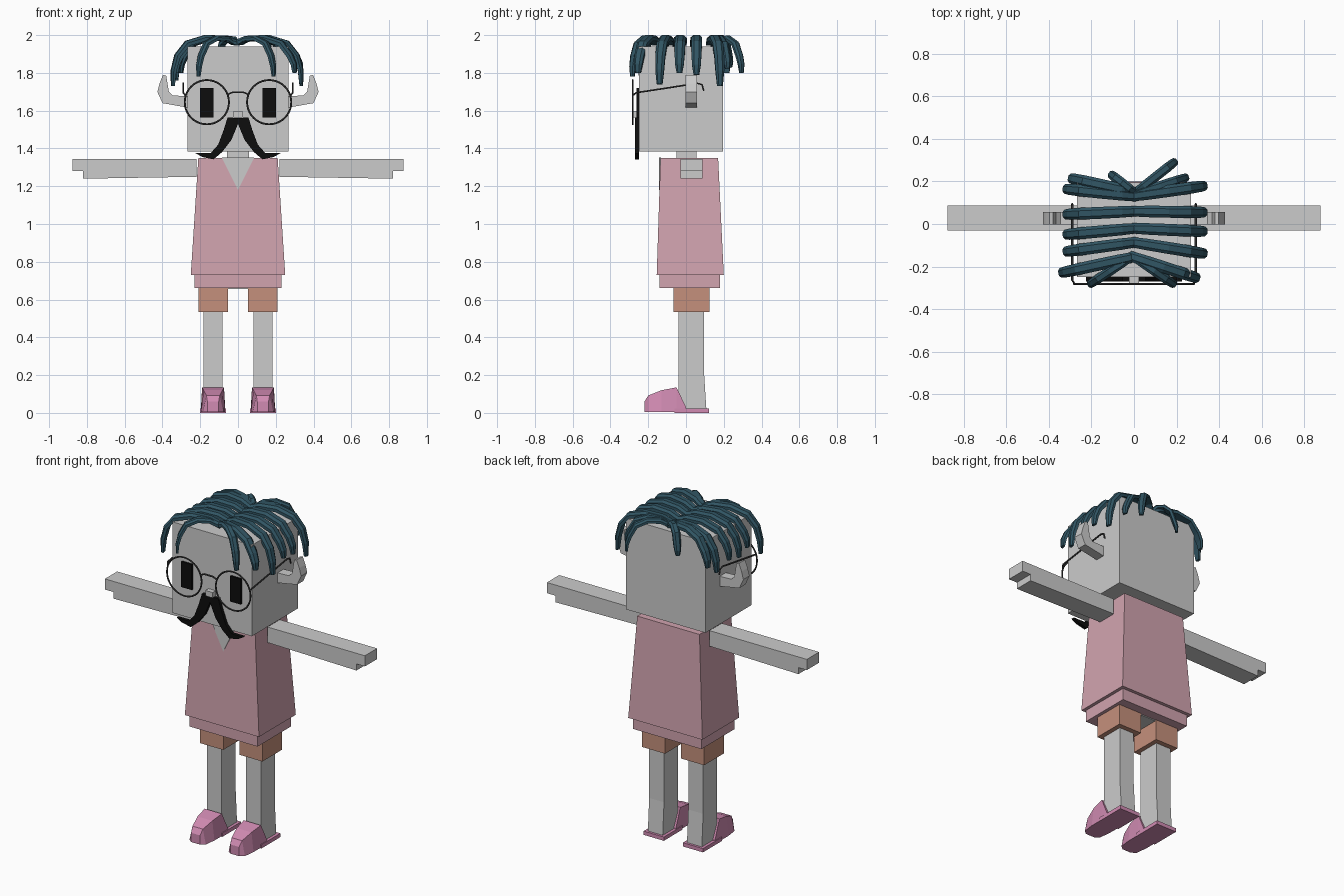
import bpy, bmesh, math
from mathutils import Vector

if "Cube" in bpy.data.objects:
    bpy.data.objects.remove(bpy.data.objects["Cube"], do_unlink=True)


def material(name, rgb):
    m = bpy.data.materials.new(name)
    m.use_nodes = True
    m.diffuse_color = (*rgb, 1)
    m.node_tree.nodes["Principled BSDF"].inputs["Base Color"].default_value = (*rgb, 1)
    return m


SKIN = material("grey skin", (0.6, 0.6, 0.6))
SHIRT = material("dusty pink", (0.64, 0.37, 0.43))
SHORTS = material("tan orange", (0.56, 0.28, 0.2))
SHOE = material("bright pink", (0.64, 0.26, 0.45))
HAIR = material("dark teal", (0.03, 0.09, 0.125))
BLACK = material("black", (0.004, 0.004, 0.004))
METAL = material("dark grey", (0.05, 0.05, 0.05))


def loft(name, rings, mat):
    """Join rings of equal point count into a capped solid."""
    bm = bmesh.new()
    loops = [[bm.verts.new(p) for p in ring] for ring in rings]
    n = len(loops[0])
    for a, b in zip(loops, loops[1:]):
        for i in range(n):
            j = (i + 1) % n
            bm.faces.new((a[i], a[j], b[j], b[i]))
    bm.faces.new(loops[0])
    bm.faces.new(loops[-1])
    bmesh.ops.recalc_face_normals(bm, faces=bm.faces)
    mesh = bpy.data.meshes.new(name)
    bm.to_mesh(mesh)
    bm.free()
    mesh.materials.append(mat)
    ob = bpy.data.objects.new(name, mesh)
    bpy.context.collection.objects.link(ob)
    return ob


def rect(x0, x1, y0, y1, z):
    return [(x0, y0, z), (x1, y0, z), (x1, y1, z), (x0, y1, z)]


def box(name, x0, x1, y0, y1, z0, z1, mat):
    return loft(name, [rect(x0, x1, y0, y1, z0), rect(x0, x1, y0, y1, z1)], mat)


def plate(name, outline, y0, y1, mat, side=1):
    """Extrude an x-z outline along y."""
    return loft(name, [[(x * side, y, z) for x, z in outline] for y in (y0, y1)], mat)


def sweep(name, path, side, profile, sizes, mat):
    """Sweep a profile along a path, with a fixed sideways direction."""
    path, side = [Vector(p) for p in path], Vector(side)
    rings = []
    for i, p in enumerate(path):
        t = (path[min(i + 1, len(path) - 1)] - path[max(i - 1, 0)]).normalized()
        up = side.cross(t).normalized()
        rings.append([p + side * u * sizes[i] + up * v * sizes[i] for u, v in profile])
    return loft(name, rings, mat)


def wire(name, path, side):
    hexagon = [(math.cos(a * math.pi / 3), math.sin(a * math.pi / 3)) for a in range(6)]
    return sweep(name, path, side, hexagon, [0.005] * len(path), METAL)


# Head, neck and clothes
box("head", -0.268, 0.268, -0.25, 0.195, 1.385, 1.94, SKIN)
box("neck", -0.058, 0.058, -0.05, 0.055, 1.3, 1.39, SKIN)
loft("shirt", [rect(-0.25, 0.25, -0.155, 0.2, 0.73),
               rect(-0.21, 0.21, -0.135, 0.17, 1.35)], SHIRT)
box("shirt_hem", -0.23, 0.23, -0.14, 0.18, 0.66, 0.735, SHIRT)
box("hips", -0.06, 0.06, -0.06, 0.12, 0.655, 0.67, SKIN)
plate("neckline", [(-0.085, 1.351), (0, 1.18), (0.085, 1.351)], -0.143, -0.133, SKIN)
box("nose", -0.024, 0.024, -0.28, -0.249, 1.565, 1.598, SKIN)

# Outlines of the mirrored parts
arm = [(0.22, 1.25), (0.82, 1.24), (0.82, 1.28), (0.877, 1.28), (0.877, 1.345), (0.22, 1.345)]
ear = [(0.26, 1.615), (0.40, 1.64), (0.427, 1.70), (0.415, 1.745), (0.397, 1.79),
       (0.38, 1.785), (0.366, 1.70), (0.345, 1.68), (0.26, 1.677)]
moustache = [(0, 1.56), (0.055, 1.565), (0.075, 1.50), (0.105, 1.42), (0.145, 1.375),
             (0.225, 1.375), (0.19, 1.355), (0.13, 1.342), (0.085, 1.38),
             (0.035, 1.445), (0, 1.53)]
shoe_sections = [(-0.22, 0.03, 0.03, 0.06), (-0.2, 0.055, 0.035, 0.092),
                 (-0.13, 0.064, 0.05, 0.12), (-0.05, 0.064, 0.058, 0.135),
                 (0.0, 0.064, 0.064, 0.03)]

for side, tag in ((1, "left"), (-1, "right")):
    plate(tag + "_arm", arm, -0.03, 0.088, SKIN, side)
    plate(tag + "_ear", ear, -0.002, 0.057, SKIN, side)
    plate(tag + "_moustache", moustache, -0.27, -0.249, BLACK, side)
    e, c = 0.165 * side, 0.132 * side
    box(tag + "_eye", e - 0.036, e + 0.036, -0.262, -0.249, 1.565, 1.72, BLACK)

    # Leg, shorts and shoe
    box(tag + "_shorts", c - 0.078, c + 0.078, -0.065, 0.125, 0.535, 0.665, SHORTS)
    loft(tag + "_leg", [rect(c - 0.05, c + 0.05, -0.04, b, z)
                        for b, z in ((0.108, 0.015), (0.095, 0.22), (0.095, 0.54))], SKIN)
    loft(tag + "_shoe", [[(c - w, y, 0.004), (c + w, y, 0.004), (c + t, y, h), (c - t, y, h)]
                         for y, w, t, h in shoe_sections], SHOE)
    box(tag + "_shoe_heel", c - 0.068, c + 0.068, -0.06, 0.122, 0, 0.023, SHOE)

    # Spectacle rim and temple
    bpy.ops.mesh.primitive_torus_add(location=(e, -0.282, 1.645), rotation=(math.pi / 2, 0, 0),
                                     major_radius=0.117, minor_radius=0.005,
                                     major_segments=40, minor_segments=6)
    rim = bpy.context.object
    rim.name = tag + "_rim"
    rim.data.materials.append(METAL)
    x = 0.29 * side
    wire(tag + "_temple", [(x - 0.012 * side, -0.282, 1.68), (x, -0.265, 1.695),
                           (x, -0.1, 1.72), (x, 0.06, 1.745), (x, 0.085, 1.738),
                           (x, 0.094, 1.705)], (1, 0, 0))

wire("bridge", [(-0.055, -0.282, 1.685), (-0.03, -0.282, 1.697), (0.03, -0.282, 1.697),
                (0.055, -0.282, 1.685)], (0, 1, 0))

# Hair locks: root x, root y, tip x, tip y, tip z
locks = [
    (0.01, 0.13, -0.325, 0.165, 1.76), (0.01, 0.06, -0.325, 0.045, 1.79),
    (0.01, -0.02, -0.325, -0.05, 1.77), (0.01, -0.085, -0.325, -0.13, 1.8),
    (0.0, -0.155, -0.345, -0.23, 1.73), (0.0, 0.15, -0.30, 0.215, 1.8),
    (0.0, 0.15, -0.11, 0.235, 1.83), (-0.02, -0.16, -0.21, -0.285, 1.78),
    (-0.01, 0.13, 0.335, 0.18, 1.73), (-0.01, 0.06, 0.335, 0.055, 1.79),
    (-0.01, -0.02, 0.335, -0.035, 1.8), (-0.01, -0.085, 0.335, -0.14, 1.74),
    (-0.02, -0.15, 0.30, -0.255, 1.8), (0.0, 0.14, 0.25, 0.22, 1.82),
    (0.01, 0.15, 0.195, 0.295, 1.8), (0.0, -0.155, 0.19, -0.285, 1.78),
]
lock_profile = [(-1, -0.5), (1, -0.5), (1, 0.15), (0.5, 0.6), (-0.5, 0.6), (-1, 0.15)]
drape = [(0, 1.955), (0.2, 1.98), (0.5, 1.984), (0.78, 1.955), (0.93, 1.89)]
for i, (x0, y0, x1, y1, tip) in enumerate(locks):
    root, run = Vector((x0, y0, 0)), Vector((x1 - x0, y1 - y0, 0))
    steps = drape + [(0.99, (1.89 + tip) / 2), (1.0, tip)]
    path = [root + run * f + Vector((0, 0, z)) for f, z in steps]
    across = Vector((run.y, -run.x, 0)).normalized()
    thick = 1.0 if run.length > 0.28 else 0.8
    sizes = [s * thick for s in (0.024, 0.027, 0.028, 0.028, 0.026, 0.023, 0.015)]
    sweep(f"hair_lock_{i + 1}", path, across, lock_profile, sizes, HAIR)
